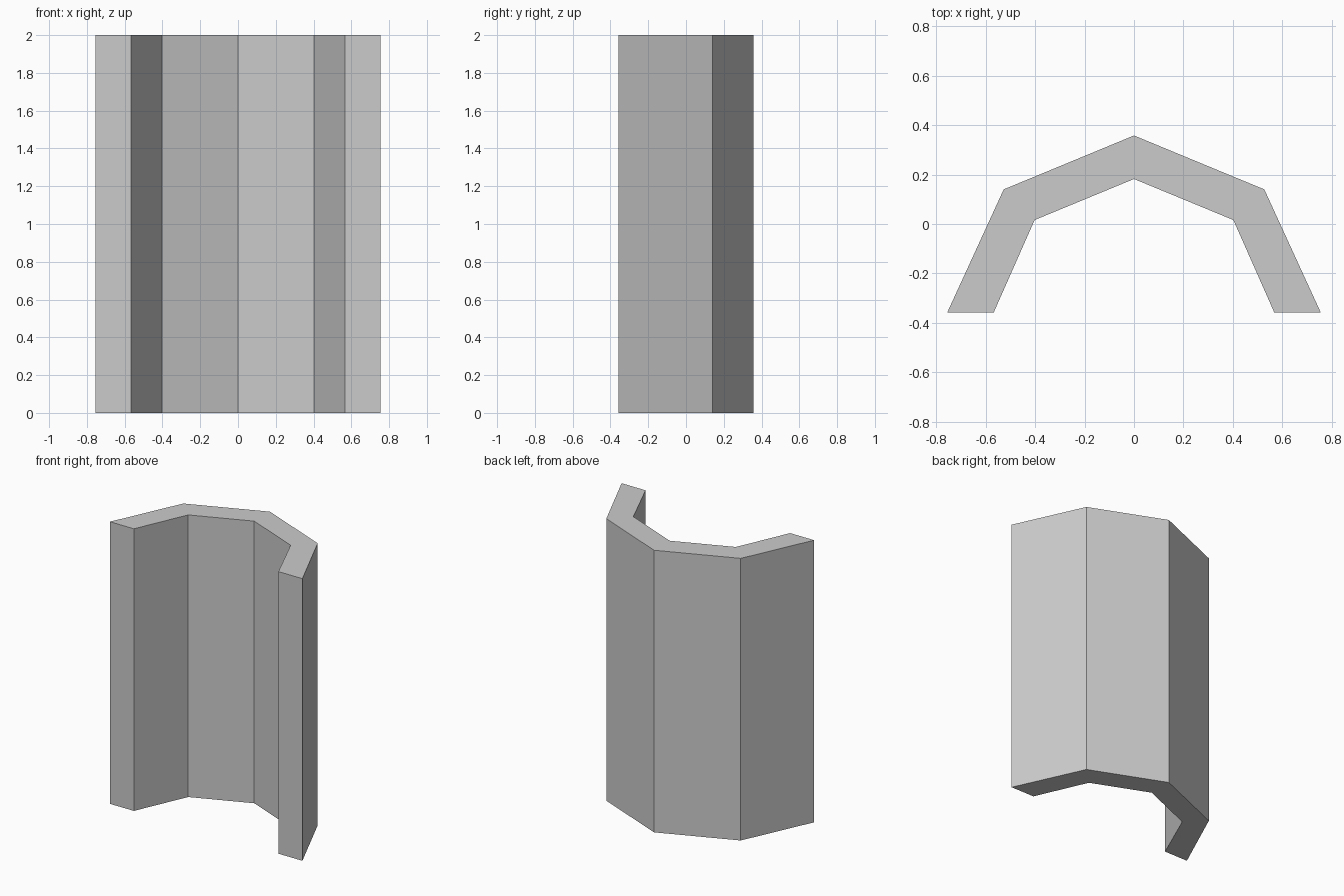
import bpy, bmesh

if "Cube" in bpy.data.objects:
    bpy.data.objects.remove(bpy.data.objects["Cube"])

HEIGHT = 2.0
# Right half of the wall's plan, from the back ridge out to the open front
outer = [(0, 0.358), (0.527, 0.14), (0.755, -0.357)]
inner = [(0, 0.182), (0.402, 0.016), (0.567, -0.357)]


def full_path(half):
    """Mirror a half path across x = 0, running left to right."""
    return [(-x, y) for x, y in reversed(half[1:])] + half


# Faceted wall: floor strip between the two paths, extruded upward
bm = bmesh.new()
out_v = [bm.verts.new((x, y, 0)) for x, y in full_path(outer)]
in_v = [bm.verts.new((x, y, 0)) for x, y in full_path(inner)]
for i in range(len(out_v) - 1):
    bm.faces.new((out_v[i], out_v[i + 1], in_v[i + 1], in_v[i]))
base = bm.faces[:]
top = bmesh.ops.extrude_face_region(bm, geom=base, use_keep_orig=True)["geom"]
bmesh.ops.translate(bm, vec=(0, 0, HEIGHT),
                    verts=[g for g in top if isinstance(g, bmesh.types.BMVert)])
bmesh.ops.recalc_face_normals(bm, faces=bm.faces[:])

mesh = bpy.data.meshes.new("curved_wall")
bm.to_mesh(mesh)
bm.free()
wall = bpy.data.objects.new("curved_wall", mesh)
bpy.context.collection.objects.link(wall)
